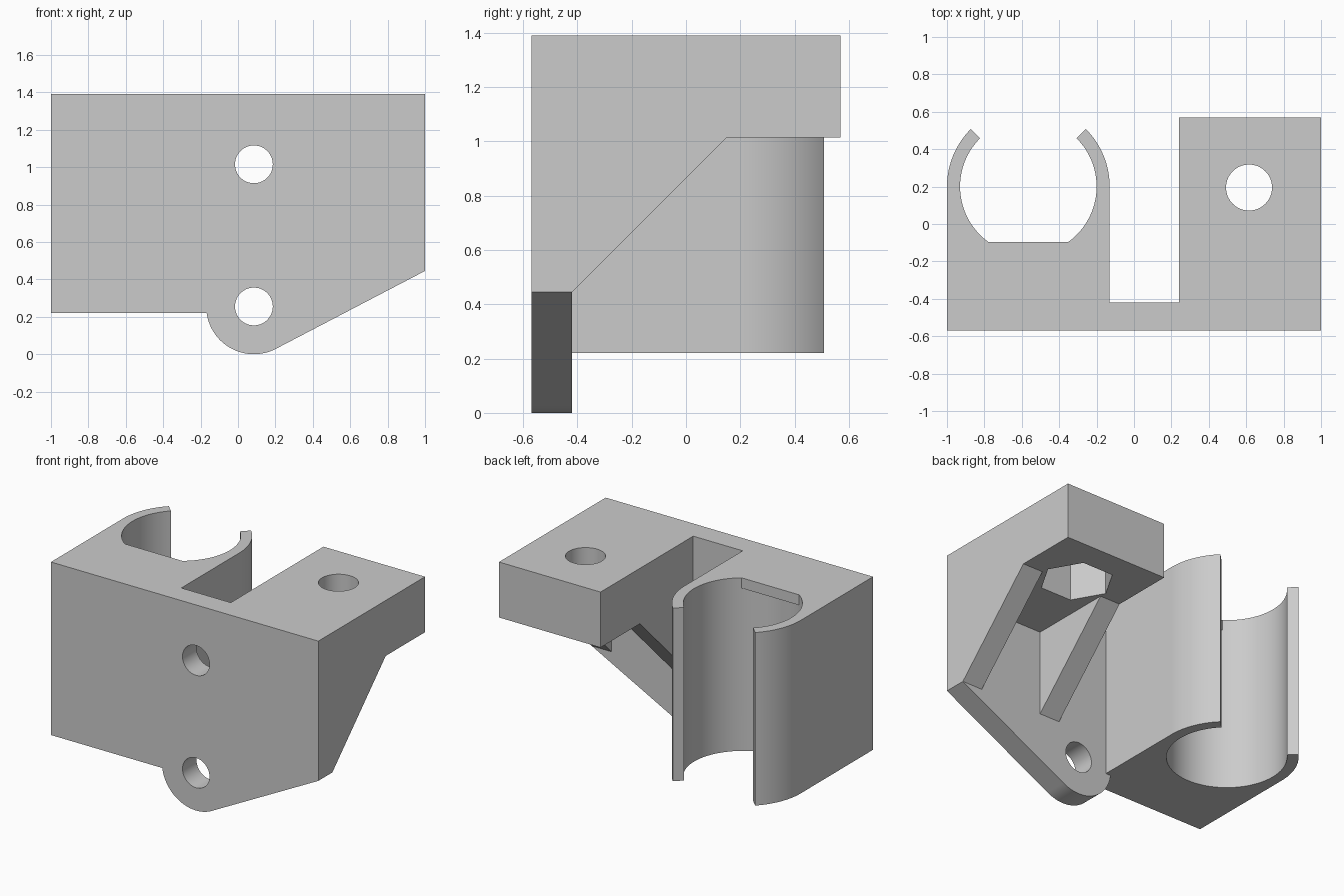
import bpy, bmesh, math

cube = bpy.data.objects.get("Cube")
if cube:
    bpy.data.objects.remove(cube, do_unlink=True)

grey = bpy.data.materials.new("plain_grey")
grey.use_nodes = True
colour = (0.6, 0.6, 0.6, 1)
grey.diffuse_color = colour
grey.node_tree.nodes["Principled BSDF"].inputs["Base Color"].default_value = colour

# Map a flat profile point (u, v) and a depth w onto each extrusion axis
PLACE = {
    "x": lambda u, v, w: (w, u, v),
    "y": lambda u, v, w: (u, w, v),
    "z": lambda u, v, w: (u, v, w),
}


def prism(name, points, axis, low, high):
    """Extrude a closed flat profile along an axis."""
    bm = bmesh.new()
    face = bm.faces.new([bm.verts.new(PLACE[axis](u, v, low)) for u, v in points])
    top = bmesh.ops.extrude_face_region(bm, geom=[face])["geom"]
    move = PLACE[axis](0, 0, high - low)
    bmesh.ops.translate(bm, vec=move, verts=[g for g in top if isinstance(g, bmesh.types.BMVert)])
    bmesh.ops.recalc_face_normals(bm, faces=bm.faces)
    mesh = bpy.data.meshes.new(name)
    bm.to_mesh(mesh)
    bm.free()
    mesh.materials.append(grey)
    obj = bpy.data.objects.new(name, mesh)
    bpy.context.collection.objects.link(obj)
    return obj


def arc(cx, cy, r, start, end, steps):
    angles = [math.radians(start + (end - start) * i / steps) for i in range(steps + 1)]
    return [(cx + r * math.cos(a), cy + r * math.sin(a)) for a in angles]


def circle(cx, cy, r, sides=64):
    return arc(cx, cy, r, 0, 360, sides)[:-1]


def rect(u0, u1, v0, v1):
    return [(u0, v0), (u1, v0), (u1, v1), (u0, v1)]


def combine(base, tool, operation):
    """Apply a boolean and discard the tool."""
    mod = base.modifiers.new(operation, "BOOLEAN")
    mod.operation = operation
    mod.solver = "EXACT"
    mod.object = tool
    bpy.context.view_layer.objects.active = base
    bpy.ops.object.modifier_apply(modifier=mod.name)
    bpy.data.objects.remove(tool, do_unlink=True)


FRONT, PLATE_BACK, BACK = -0.57, -0.42, 0.57
TOP, SHELF, BASE, CORNER = 1.39, 1.015, 0.22, 0.445

# Mounting plate with a rounded lug and a sloping edge tangent to it
lug_x, lug_z, lug_r = 0.085, 0.255, 0.255
dx, dz = 1 - lug_x, CORNER - lug_z
tangent = math.degrees(math.atan2(dz, dx) - math.acos(lug_r / math.hypot(dx, dz)))
left_end = -180 + math.degrees(math.asin((lug_z - BASE) / lug_r))
outline = [(1, CORNER), (1, TOP), (-1, TOP), (-1, BASE)]
outline += arc(lug_x, lug_z, lug_r, left_end, tangent, 40)
bracket = prism("mounting_bracket", outline, "y", FRONT, PLATE_BACK)

# Open tube clip on its solid base
cx, cy, inner, outer = -0.565, 0.2, 0.365, 0.435
clip = [(-1, FRONT), (cx + outer, FRONT)]
clip += arc(cx, cy, outer, 0, 45, 16)
clip += arc(cx, cy, inner, 45, -225, 90)
clip += arc(cx, cy, outer, 135, 180, 16)
combine(bracket, prism("tube_clip", clip, "z", BASE, TOP), "UNION")

# Stop lip at the top of the clip
lip = rect(cx - 0.216, cx + 0.216, -0.3, -0.095)
combine(bracket, prism("stop_lip", lip, "z", 1.32, TOP), "UNION")

# Side shelf block
combine(bracket, prism("shelf", rect(0.24, 1, FRONT, BACK), "z", SHELF, TOP), "UNION")

# Two sloping ribs under the shelf
rib = [(-0.5, CORNER), (PLATE_BACK, CORNER), (0.15, SHELF), (0.15, 1.1), (-0.5, 1.1)]
for x in (0.24, 0.85):
    combine(bracket, prism("rib", rib, "x", x, x + 0.15), "UNION")

# Screw holes through the plate
for z in (lug_z, SHELF):
    hole = prism("screw_hole", circle(lug_x, z, 0.101), "y", -0.7, -0.3)
    combine(bracket, hole, "DIFFERENCE")

# Bolt hole in the shelf with a hexagonal nut pocket below
bolt = (0.615, 0.195)
combine(bracket, prism("bolt_hole", circle(*bolt, 0.123), "z", 0.9, 1.5), "DIFFERENCE")
combine(bracket, prism("nut_pocket", circle(*bolt, 0.228, 6), "z", 0.95, SHELF + 0.26), "DIFFERENCE")

# Smooth the round surfaces and keep the flat ones flat
bpy.ops.object.select_all(action="DESELECT")
bracket.select_set(True)
bpy.context.view_layer.objects.active = bracket
bpy.ops.object.shade_smooth_by_angle(angle=math.radians(25))
weighted = bracket.modifiers.new("flat_normals", "WEIGHTED_NORMAL")
weighted.keep_sharp = True
